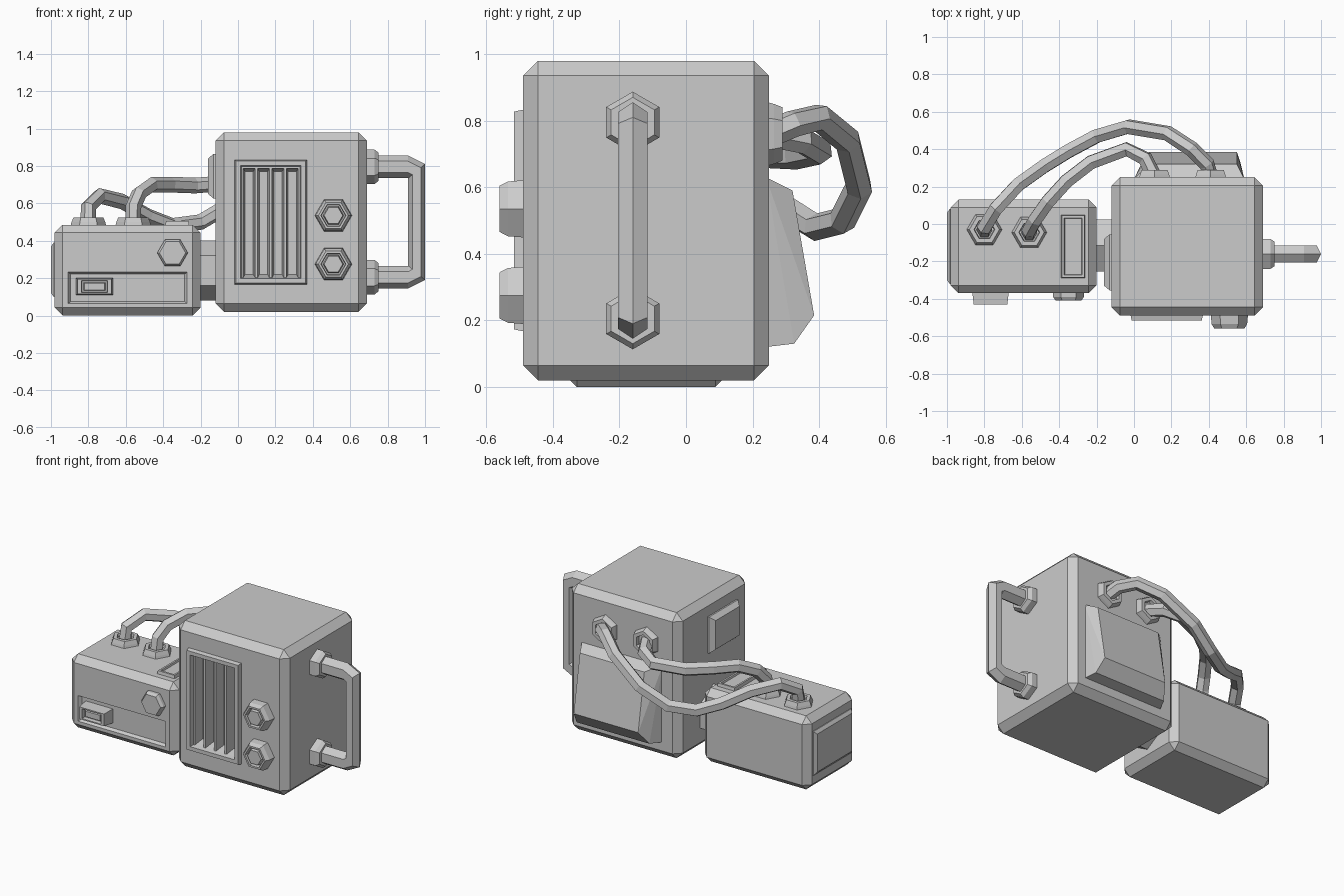
import bpy, bmesh
from math import cos, sin, pi
from mathutils import Vector

cube = bpy.data.objects.get("Cube")
if cube:
    bpy.data.objects.remove(cube)

grey = bpy.data.materials.new("plain_grey")
grey.use_nodes = True
grey.diffuse_color = (0.6, 0.6, 0.6, 1)
grey.node_tree.nodes["Principled BSDF"].inputs["Base Color"].default_value = (0.6, 0.6, 0.6, 1)

X, Y, Z = Vector((1, 0, 0)), Vector((0, 1, 0)), Vector((0, 0, 1))
HEX = [(cos(i * pi / 3), sin(i * pi / 3)) for i in range(6)]
RECT = [(1, 1), (-1, 1), (-1, -1), (1, -1)]


def finish(name, bm):
    bmesh.ops.recalc_face_normals(bm, faces=bm.faces)
    mesh = bpy.data.meshes.new(name)
    bm.to_mesh(mesh)
    bm.free()
    obj = bpy.data.objects.new(name, mesh)
    bpy.context.collection.objects.link(obj)
    mesh.materials.append(grey)
    return obj


def loft(name, rings, caps=True):
    """Skin a row of equal-sized rings of points."""
    bm = bmesh.new()
    rows = [[bm.verts.new(p) for p in ring] for ring in rings]
    n = len(rows[0])
    for a, b in zip(rows, rows[1:]):
        for i in range(n):
            j = (i + 1) % n
            bm.faces.new((a[i], a[j], b[j], b[i]))
    if caps:
        bm.faces.new(rows[0])
        bm.faces.new(rows[-1])
    return finish(name, bm)


def stack(name, centre, u, v, normal, steps, shape=RECT, caps=True):
    """Steps are (half u, half v, height) outlines along the normal."""
    c = Vector(centre)
    return loft(name, [[c + u * (p * a) + v * (q * b) + normal * h for p, q in shape]
                       for a, b, h in steps], caps)


def hexes(name, centre, u, v, normal, steps):
    return stack(name, centre, u, v, normal, [(r, r, h) for r, h in steps], HEX)


def chamfered_box(name, low, high, width):
    bm = bmesh.new()
    bmesh.ops.create_cube(bm, size=1)
    low, high = Vector(low), Vector(high)
    for vert in bm.verts:
        vert.co = (low + high) / 2 + vert.co * (high - low)
    bmesh.ops.bevel(bm, geom=bm.edges[:], offset=width, segments=1, affect='EDGES')
    return finish(name, bm)


def cut(obj, cutter):
    mod = obj.modifiers.new("cut", 'BOOLEAN')
    mod.operation, mod.solver, mod.object = 'DIFFERENCE', 'EXACT', cutter
    bpy.context.view_layer.objects.active = obj
    bpy.ops.object.modifier_apply(modifier=mod.name)
    bpy.data.objects.remove(cutter)


def cable(name, points, r):
    pts = [Vector(p) for p in points]
    rings, side, last = [], X.copy(), Z.copy()
    for i, p in enumerate(pts):
        t = (pts[min(i + 1, len(pts) - 1)] - pts[max(i - 1, 0)]).normalized()
        side.rotate(last.rotation_difference(t))
        last = t
        other = t.cross(side).normalized()
        rings.append([p + side * (r * a) + other * (r * b) for a, b in HEX])
    return loft(name, rings)


# Main unit with four tapered vent slots
main = chamfered_box("main_housing", (-0.12, -0.49, 0.02), (0.69, 0.25, 0.98), 0.045)
for i in range(4):
    x = 0.175 + (i - 1.5) * 0.077
    cut(main, stack("slot_cutter", (x, -0.49, 0.495), X, Z, Y,
                    [(0.033, 0.295, -0.01), (0.022, 0.275, 0.07)]))
stack("vent_frame", (0.175, -0.49, 0.5), X, Z, -Y,
      [(0.195, 0.335, -0.01), (0.187, 0.327, 0.027), (0.162, 0.302, 0.027),
       (0.155, 0.296, -0.005)], caps=False)

# Hexagonal knobs on the main front
for z, label in ((0.535, "upper"), (0.275, "lower")):
    hexes(label + "_knob", (0.51, -0.49, z), X, Z, -Y,
          [(0.1, -0.01), (0.095, 0.045), (0.08, 0.07), (0.067, 0.07),
           (0.064, 0.04), (0.056, 0.04), (0.05, 0.07)])

# Raised plate on the side of the main unit
stack("main_side_plate", (-0.12, -0.205, 0.745), Y, Z, -X,
      [(0.15, 0.12, -0.01), (0.15, 0.12, 0.01), (0.125, 0.095, 0.04)])

# Tapered pack on the back
bm = bmesh.new()
for x0, x1, y, z in ((0, 0.59, 0.24, 0.63), (0, 0.59, 0.24, 0.12), (0.08, 0.55, 0.32, 0.59),
                     (0.08, 0.55, 0.385, 0.215), (0.04, 0.57, 0.325, 0.13)):
    bm.verts.new((x0, y, z))
    bm.verts.new((x1, y, z))
bmesh.ops.convex_hull(bm, input=bm.verts)
bmesh.ops.dissolve_limit(bm, angle_limit=0.02, verts=bm.verts, edges=bm.edges)
finish("back_pack", bm)

# Handle, mirrored about its middle height
mid = 0.5
half = [(0.7, 0.295, 0, 0.06), (0.91, 0.295, 0, 0.06), (0.955, 0.272, 0.045, 0.038)]
path = [(x, mid + z, ex, ez) for x, z, ex, ez in half]
path += [(x, mid - z, ex, -ez) for x, z, ex, ez in reversed(half)]
loft("handle", [[Vector((x + ex * a, -0.16 + 0.052 * b, z + ez * a)) for a, b in HEX]
                for x, z, ex, ez in path])
for sign, label in ((1, "upper"), (-1, "lower")):
    hexes(label + "_handle_mount", (0.69, -0.16, mid + sign * 0.295), Z, Y, X,
          [(0.092, -0.01), (0.092, 0.04), (0.075, 0.062)])

# Small unit with a recessed front panel
small = chamfered_box("small_housing", (-0.98, -0.37, 0), (-0.2, 0.13, 0.485), 0.042)
cut(small, stack("panel_cutter", (-0.59, -0.37, 0.148), X, Z, Y,
                 [(0.325, 0.09, -0.01), (0.305, 0.073, 0.02)]))
stack("panel_switch", (-0.767, -0.35, 0.155), X, Z, -Y,
      [(0.1, 0.047, -0.01), (0.09, 0.04, 0.08), (0.07, 0.032, 0.08),
       (0.067, 0.029, 0.055), (0.058, 0.022, 0.055), (0.053, 0.018, 0.07)])
hexes("front_bolt", (-0.35, -0.37, 0.335), X, Z, -Y, [(0.082, -0.01), (0.082, 0.02), (0.07, 0.038)])
stack("small_side_plate", (-0.98, -0.12, 0.245), Y, Z, -X,
      [(0.2, 0.145, -0.01), (0.2, 0.145, 0.005), (0.18, 0.125, 0.02)])
stack("top_plate", (-0.325, -0.12, 0.485), X, Y, Z,
      [(0.066, 0.17, -0.01), (0.06, 0.165, 0.02), (0.048, 0.152, 0.02), (0.045, 0.149, 0.008)])

# Link between the two units
hexes("joining_pipe", (-0.23, -0.115, 0.24), Z, Y, X, [(0.16, 0), (0.16, 0.14)])

# Cable sockets
socket = [(0.097, -0.01), (0.09, 0.015), (0.08, 0.04), (0.056, 0.04), (0.052, 0.02)]
for x, y, label in ((-0.8, -0.03, "outer"), (-0.56, -0.045, "inner")):
    hexes(label + "_top_socket", (x, y, 0.485), X, Y, Z, socket)
for x, label in ((0.41, "outer"), (0.11, "inner")):
    hexes(label + "_back_socket", (x, 0.25, 0.76), Z, X, Y, socket)

# Cables arching behind the main unit
cable("outer_cable", [(-0.8, -0.035, 0.49), (-0.8, -0.02, 0.58), (-0.74, 0.08, 0.64),
                      (-0.62, 0.21, 0.61), (-0.48, 0.31, 0.53), (-0.35, 0.39, 0.48),
                      (-0.2, 0.47, 0.5), (-0.03, 0.52, 0.6), (0.18, 0.485, 0.74),
                      (0.31, 0.4, 0.81), (0.39, 0.32, 0.79), (0.41, 0.25, 0.76)], 0.042)
cable("inner_cable", [(-0.56, -0.05, 0.49), (-0.56, -0.035, 0.58), (-0.53, 0.02, 0.65),
                      (-0.46, 0.12, 0.7), (-0.36, 0.23, 0.7), (-0.23, 0.33, 0.695),
                      (-0.04, 0.4, 0.71), (0.06, 0.35, 0.74), (0.11, 0.25, 0.76)], 0.042)
